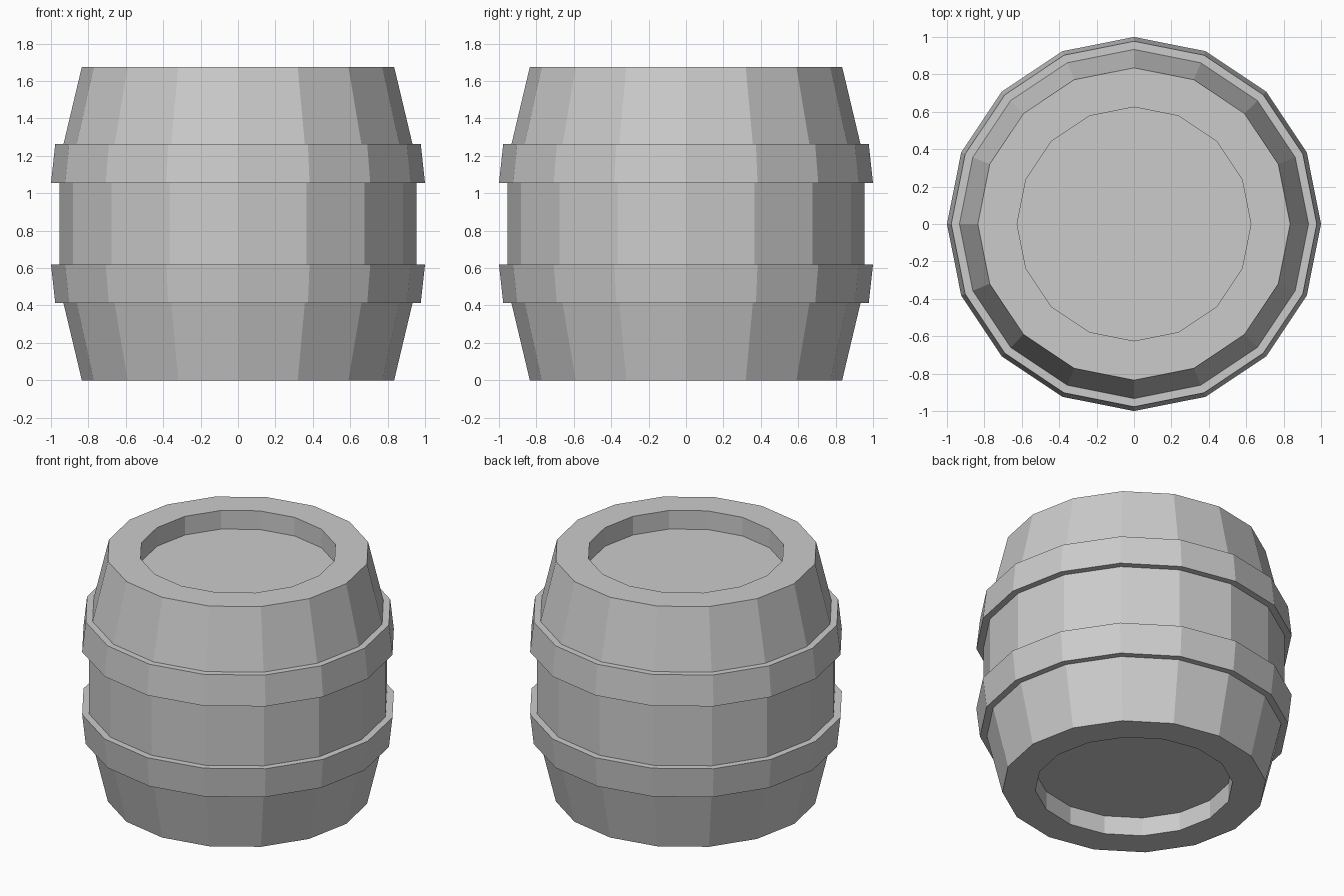
import bpy, bmesh
from math import cos, sin, pi

if "Cube" in bpy.data.objects:
    bpy.data.objects.remove(bpy.data.objects["Cube"])

SIDES = 16
HEIGHT = 1.675


def lathe(name, profile, closed=False):
    """Spin (radius, z) points around z; open profiles get flat end caps."""
    bm = bmesh.new()
    rings = [[bm.verts.new((r * cos(2 * pi * i / SIDES), r * sin(2 * pi * i / SIDES), z))
              for i in range(SIDES)] for r, z in profile]
    pairs = list(zip(rings, rings[1:]))
    if closed:
        pairs.append((rings[-1], rings[0]))
    else:
        bm.faces.new(rings[0])
        bm.faces.new(rings[-1])
    for a, b in pairs:
        for i in range(SIDES):
            j = (i + 1) % SIDES
            bm.faces.new((a[i], a[j], b[j], b[i]))
    bmesh.ops.recalc_face_normals(bm, faces=bm.faces)
    mesh = bpy.data.meshes.new(name)
    bm.to_mesh(mesh)
    bm.free()
    obj = bpy.data.objects.new(name, mesh)
    bpy.context.collection.objects.link(obj)
    return obj


def flip(profile):
    return [(r, HEIGHT - z) for r, z in reversed(profile)]


# Bulging body with a recessed lid at both ends
half = [(0.625, 0.13), (0.625, 0), (0.835, 0), (0.933, 0.412), (0.955, 0.62)]
lathe("barrel_body", half + flip(half))

# Two tapered hoops, mirrored about mid height
hoop = [(0.925, 0.412), (0.977, 0.412), (1.0, 0.62), (0.945, 0.62)]
lathe("lower_hoop", hoop, closed=True)
lathe("upper_hoop", flip(hoop), closed=True)
